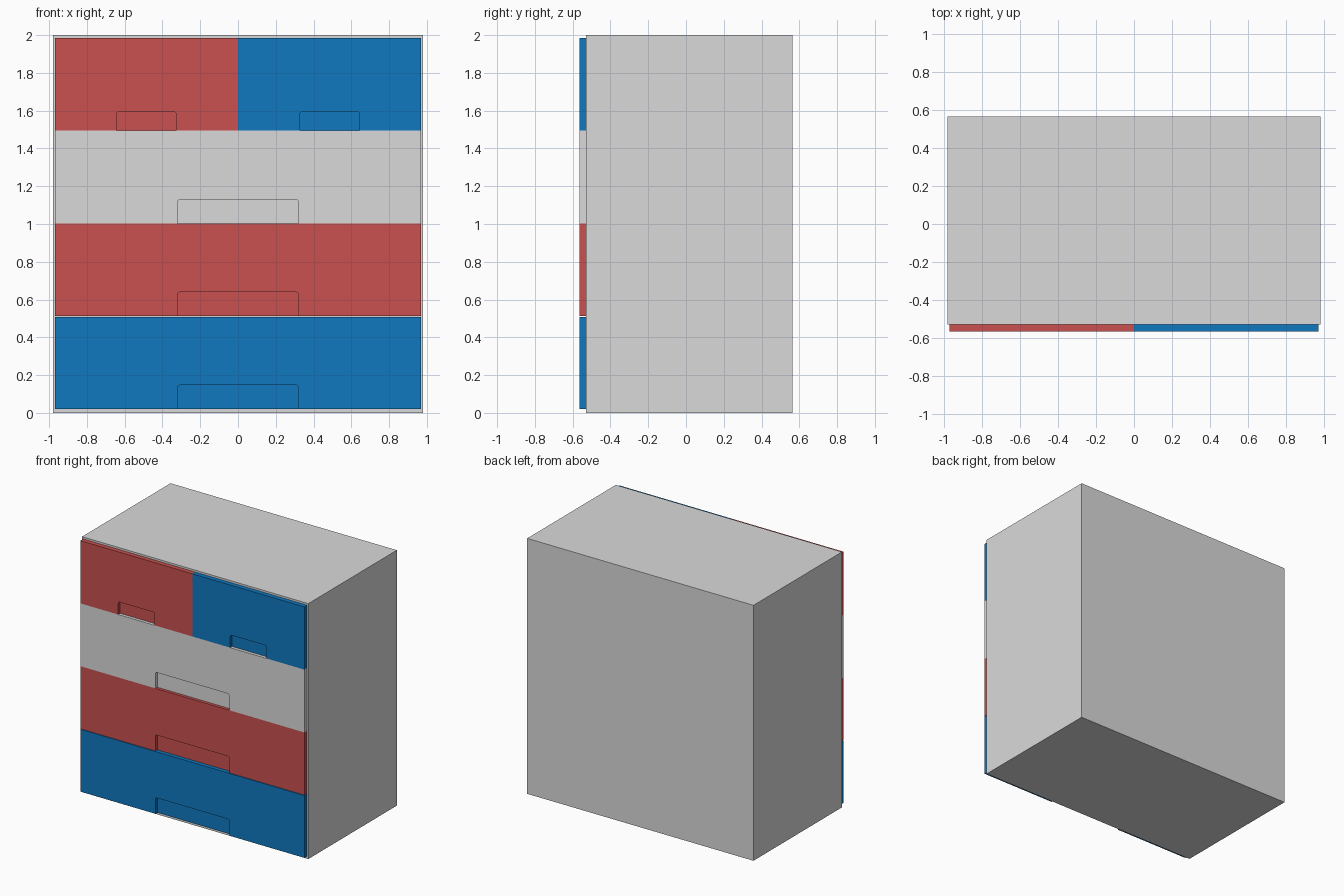
import bpy, bmesh, math

if "Cube" in bpy.data.objects:
    bpy.data.objects.remove(bpy.data.objects["Cube"])

Y_FRONT, Y_RECESS, Y_BODY, Y_BACK = -0.565, -0.541, -0.53, 0.565


def material(name, rgb):
    m = bpy.data.materials.new(name)
    m.diffuse_color = (*rgb, 1)
    m.use_nodes = True
    m.node_tree.nodes["Principled BSDF"].inputs["Base Color"].default_value = m.diffuse_color
    return m


white = material("off_white", (0.70, 0.70, 0.70))
red = material("soft_red", (0.58, 0.082, 0.077))
blue = material("strong_blue", (0.005, 0.188, 0.525))


def add_prism(bm, outline, y0, y1):
    """Extrude an x-z outline from y0 back to y1."""
    face = bm.faces.new([bm.verts.new((x, y0, z)) for x, z in outline])
    res = bmesh.ops.extrude_face_region(bm, geom=[face], use_keep_orig=True)
    verts = [g for g in res["geom"] if isinstance(g, bmesh.types.BMVert)]
    bmesh.ops.translate(bm, verts=verts, vec=(0, y1 - y0, 0))


def rect(x0, x1, z0, z1):
    return [(x0, z0), (x1, z0), (x1, z1), (x0, z1)]


def notched(x0, x1, z0, z1, half, height, r=0.012):
    """Rectangle with a round-cornered handle notch in its bottom edge."""
    c, top = (x0 + x1) / 2, z0 + height
    angles = [math.radians(a) for a in (0, 30, 60, 90)]
    left = [(c - half, z0)] + [(c - half + r - r * math.cos(a),
                                top - r + r * math.sin(a)) for a in angles]
    right = [(2 * c - x, z) for x, z in reversed(left)]
    return [(x0, z0)] + left + right + [(x1, z0), (x1, z1), (x0, z1)]


def build(name, prisms, mat):
    bm = bmesh.new()
    for outline, y0, y1 in prisms:
        add_prism(bm, outline, y0, y1)
    bmesh.ops.recalc_face_normals(bm, faces=bm.faces[:])
    me = bpy.data.meshes.new(name)
    bm.to_mesh(me)
    bm.free()
    me.materials.append(mat)
    bpy.context.collection.objects.link(bpy.data.objects.new(name, me))


# Cabinet body
build("cabinet_body", [(rect(-0.98, 0.98, 0, 2), Y_BODY, Y_BACK)], white)

# Drawer fronts: name, x range, z range, notch half width, notch height, colour
drawers = [
    ("bottom_drawer", -0.97, 0.97, 0.02, 0.508, 0.32, 0.127, blue),
    ("lower_drawer", -0.97, 0.97, 0.512, 1.002, 0.32, 0.127, red),
    ("middle_drawer", -0.97, 0.97, 1.002, 1.494, 0.32, 0.127, white),
    ("top_left_drawer", -0.97, 0.0, 1.494, 1.985, 0.157, 0.10, red),
    ("top_right_drawer", 0.0, 0.97, 1.494, 1.985, 0.157, 0.10, blue),
]
for name, x0, x1, z0, z1, half, height, mat in drawers:
    build(name, [(notched(x0, x1, z0, z1, half, height), Y_FRONT, Y_RECESS),
                 (rect(x0, x1, z0, z1), Y_RECESS, Y_BODY)], mat)
